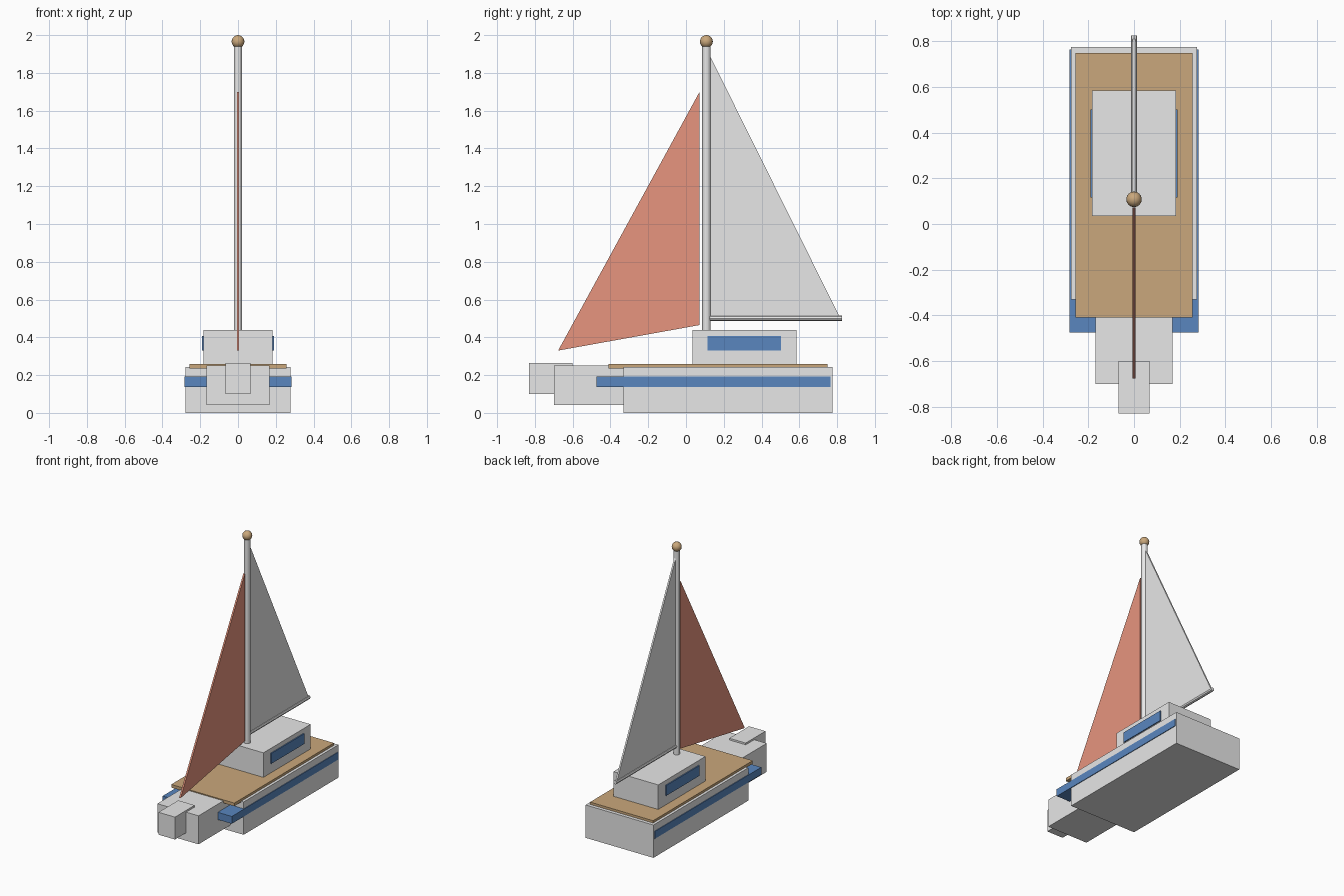
import bpy
import bmesh

cube = bpy.data.objects.get("Cube")
if cube:
    bpy.data.objects.remove(cube, do_unlink=True)


def material(name, rgb):
    mat = bpy.data.materials.new(name)
    mat.use_nodes = True
    color = (*rgb, 1)
    mat.diffuse_color = color
    mat.node_tree.nodes["Principled BSDF"].inputs["Base Color"].default_value = color
    return mat


white = material("white", (0.8, 0.8, 0.8))
wood = material("wood", (0.59, 0.39, 0.2))
blue = material("blue", (0.1, 0.24, 0.52))
red = material("red", (0.8, 0.3, 0.21))


def finish(obj, name, mat):
    obj.name = obj.data.name = name
    obj.data.materials.append(mat)
    return obj


def box(name, half_width, y, z, mat):
    """Box centred on x, spanning the given y and z ranges."""
    bpy.ops.mesh.primitive_cube_add(size=1, location=(0, sum(y) / 2, sum(z) / 2))
    obj = bpy.context.object
    obj.scale = (2 * half_width, y[1] - y[0], z[1] - z[0])
    bpy.ops.object.transform_apply(location=False, rotation=False, scale=True)
    return finish(obj, name, mat)


def sail(name, corners, half_thickness, mat):
    """Triangular panel in the y-z plane, extruded across x."""
    bm = bmesh.new()
    face = bm.faces.new([bm.verts.new((-half_thickness, y, z)) for y, z in corners])
    extruded = bmesh.ops.extrude_face_region(bm, geom=[face])
    verts = [v for v in extruded["geom"] if isinstance(v, bmesh.types.BMVert)]
    bmesh.ops.translate(bm, verts=verts, vec=(2 * half_thickness, 0, 0))
    bmesh.ops.recalc_face_normals(bm, faces=bm.faces)
    mesh = bpy.data.meshes.new(name)
    bm.to_mesh(mesh)
    bm.free()
    obj = bpy.data.objects.new(name, mesh)
    bpy.context.collection.objects.link(obj)
    return finish(obj, name, mat)


def pole(name, radius, length, location, sides, mat, rotation=(0, 0, 0)):
    bpy.ops.mesh.primitive_cylinder_add(vertices=sides, radius=radius, depth=length,
                                        location=location, rotation=rotation)
    return finish(bpy.context.object, name, mat)


# Stepped hull, narrowing toward the bow
box("hull", 0.277, (-0.33, 0.775), (0, 0.242), white)
box("bow", 0.168, (-0.7, -0.32), (0.042, 0.252), white)
box("bow_tip", 0.067, (-0.83, -0.6), (0.1, 0.265), white)
box("hull_stripe", 0.282, (-0.475, 0.765), (0.138, 0.192), blue)
box("deck", 0.257, (-0.41, 0.75), (0.236, 0.259), wood)

# Cabin with a window on each side
box("cabin", 0.183, (0.034, 0.585), (0.255, 0.44), white)
for side, x in (("right", -0.1865), ("left", 0.1865)):
    window = box("window_" + side, 0.0042, (0.115, 0.502), (0.33, 0.406), blue)
    window.location.x = x

# Mast, boom and masthead ball
MAST_Y = 0.108
pole("mast", 0.022, 1.69, (0, MAST_Y, 1.105), 12, white)
pole("boom", 0.014, 0.715, (0, 0.468, 0.501), 8, white, (1.5708, 0, 0))
bpy.ops.mesh.primitive_uv_sphere_add(segments=16, ring_count=10, radius=0.034,
                                     location=(0, MAST_Y, 1.966))
finish(bpy.context.object, "masthead_ball", wood)
bpy.ops.object.shade_smooth_by_angle()

# Sails
sail("main_sail", ((0.122, 0.505), (0.815, 0.505), (0.122, 1.9)), 0.006, white)
sail("jib_sail", ((0.072, 0.465), (0.072, 1.7), (-0.677, 0.33)), 0.006, red)
